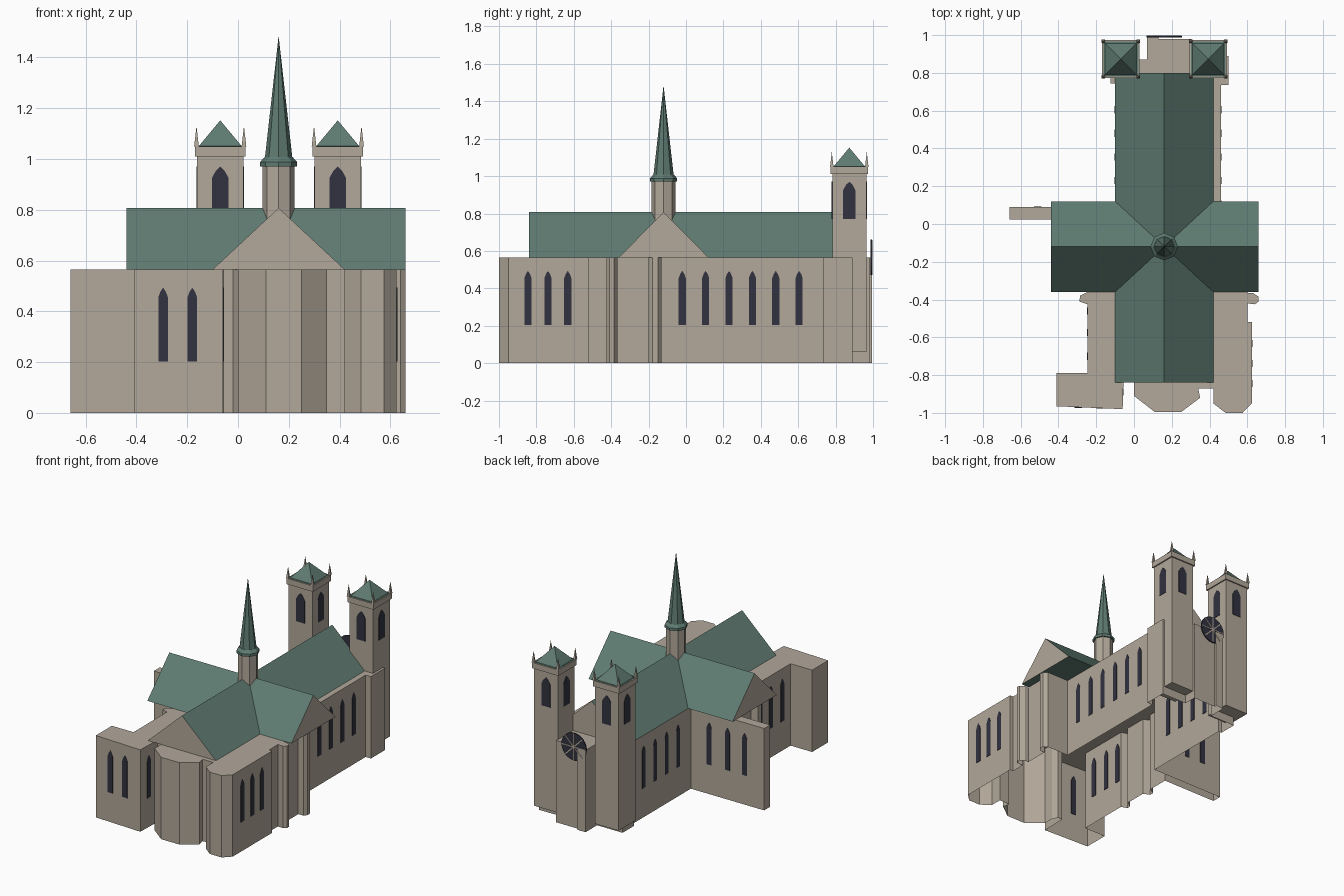
import bpy, bmesh, math
from mathutils import Matrix, Vector

if "Cube" in bpy.data.objects:
    bpy.data.objects.remove(bpy.data.objects["Cube"])


def material(name, rgb):
    m = bpy.data.materials.new(name)
    m.diffuse_color = (*rgb, 1)
    m.use_nodes = True
    m.node_tree.nodes["Principled BSDF"].inputs["Base Color"].default_value = m.diffuse_color
    return m


STONE = material("warm stone", (0.445, 0.392, 0.323))
COPPER = material("green copper", (0.115, 0.200, 0.168))
GLASS = material("dark glass", (0.032, 0.032, 0.053))


def finish(name, bm, *mats):
    me = bpy.data.meshes.new(name)
    bm.to_mesh(me)
    bm.free()
    for m in mats:
        me.materials.append(m)
    ob = bpy.data.objects.new(name, me)
    bpy.context.collection.objects.link(ob)
    return ob


def extrude(bm, pts, vec, bottom=True):
    """Extrude a flat outline along vec; the first face may be left out."""
    base = bm.faces.new([bm.verts.new(p) for p in pts])
    base.normal_update()
    if base.normal.dot(Vector(vec)) > 0:
        base.normal_flip()
    res = bmesh.ops.extrude_face_region(bm, geom=[base], use_keep_orig=True)
    moved = [v for v in res["geom"] if isinstance(v, bmesh.types.BMVert)]
    bmesh.ops.translate(bm, verts=moved, vec=vec)
    if bottom:
        bmesh.ops.recalc_face_normals(bm, faces=bm.faces)
    else:
        bmesh.ops.delete(bm, geom=[base], context="FACES_ONLY")
        bm.normal_update()
        top = max(bm.faces, key=lambda f: f.calc_center_median().z)
        if top.normal.z < 0:
            bmesh.ops.reverse_faces(bm, faces=bm.faces)


def box(bm, x, y, half, z0, z1):
    m = Matrix.LocRotScale((x, y, (z0 + z1) / 2), None, (2 * half, 2 * half, z1 - z0))
    bmesh.ops.create_cube(bm, size=1, matrix=m)


def cone(bm, x, y, r0, r1, z0, z1, sides, turn=0.0):
    m = Matrix.Translation((x, y, (z0 + z1) / 2)) @ Matrix.Rotation(turn, 4, "Z")
    bmesh.ops.create_cone(bm, cap_ends=True, segments=sides, radius1=r0, radius2=r1,
                          depth=z1 - z0, matrix=m)


def lancet(bm, x, y, turn, half, z0, zs, z1):
    """Thin pointed window plate; turn 0 faces the front (-y)."""
    zm = zs + (z1 - zs) * 0.6
    prof = [(-half, z0), (half, z0), (half, zs), (half * 0.55, zm), (0, z1),
            (-half * 0.55, zm), (-half, zs)]
    rot = Matrix.Rotation(turn, 3, "Z")
    pts = [rot @ Vector((a, 0.004, z)) + Vector((x, y, 0)) for a, z in prof]
    extrude(bm, pts, rot @ Vector((0, -0.007, 0)))


RIGHT, BACK, LEFT = math.pi / 2, math.pi, -math.pi / 2

# Walls: irregular plan, open underneath
plan = [(-.41, -.965), (-.06, -.98), (-.055, -.80), (-.02, -.80), (0, -.84), (0, -.91),
        (.11, -.995), (.25, -.995), (.35, -.92), (.34, -.87), (.42, -.87), (.42, -.95),
        (.485, -1), (.575, -1), (.625, -.95), (.625, -.52), (.60, -.52), (.60, -.42),
        (.64, -.425), (.66, -.41), (.66, -.385), (.63, -.365), (.60, -.365), (.60, -.20),
        (.64, -.20), (.655, -.18), (.655, -.15), (.63, -.13), (.46, -.13), (.46, .735),
        (.50, .735), (.50, .89), (.305, .89), (.305, .98), (.25, .98), (.13, .98),
        (.13, .995), (.07, .995), (.07, .87), (-.125, .87), (-.125, .745), (-.10, .745),
        (-.10, .09), (-.66, .09), (-.66, .025), (-.245, .025), (-.245, -.13), (-.29, -.15),
        (-.29, -.18), (-.245, -.20), (-.245, -.36), (-.285, -.38), (-.29, -.41),
        (-.245, -.425), (-.245, -.79), (-.41, -.79)]
bm = bmesh.new()
extrude(bm, [(x, y, 0) for x, y in plan], (0, 0, .565), bottom=False)
finish("walls", bm, STONE)


# Crossing roofs: copper slopes, stone gables
def gable_roof(name, pts, vec):
    bm = bmesh.new()
    extrude(bm, pts, vec)
    axis = Vector(vec).normalized()
    for f in bm.faces:
        f.material_index = 1 if abs(f.normal.dot(axis)) > 0.9 else 0
    finish(name, bm, COPPER, STONE)


gable_roof("nave_roof", [(-.10, -.84, .565), (.42, -.84, .565), (.16, -.84, .807)], (0, 1.64, 0))
gable_roof("transept_roof", [(-.44, -.36, .565), (-.44, .12, .565), (-.44, -.12, .807)], (1.10, 0, 0))

# Crossing spire
bm = bmesh.new()
cone(bm, .16, -.12, .0635, .0635, .70, .97, 8)
finish("spire_drum", bm, STONE)
bm = bmesh.new()
cone(bm, .16, -.12, .073, .073, .97, .988, 8)
cone(bm, .16, -.12, .073, .055, .988, 1.008, 8)
cone(bm, .16, -.12, .054, 0, 1.005, 1.485, 8)
finish("spire", bm, COPPER)

# Twin towers
TY = .873
for side, tx in (("left", -.07), ("right", .393)):
    bm = bmesh.new()
    box(bm, tx, TY, .091, .06, 1.01)
    finish(side + "_tower", bm, STONE)
    bm = bmesh.new()
    box(bm, tx, TY, .10, 1.01, 1.05)
    for i in (-1, 1):
        for j in (-1, 1):
            cone(bm, tx + i * .0935, TY + j * .0935, .013, 0, 1.05, 1.13, 4, math.pi / 4)
    finish(side + "_tower_cornice", bm, STONE)
    bm = bmesh.new()
    box(bm, tx, TY, .0925, 1.045, 1.052)
    cone(bm, tx, TY, .085 * math.sqrt(2), 0, 1.05, 1.152, 4, math.pi / 4)
    finish(side + "_tower_roof", bm, COPPER)
    bm = bmesh.new()
    for k in range(4):
        a = k * math.pi / 2
        lancet(bm, tx + .091 * math.sin(a), TY - .091 * math.cos(a), a, .033, .77, .925, .97)
    finish(side + "_tower_windows", bm, GLASS)

# Lancet windows: (name, facing, positions)
nave_y = [-.02 + .125 * i for i in range(6)]
groups = [("nave_right_windows", RIGHT, [(.46, y) for y in nave_y]),
          ("nave_left_windows", LEFT, [(-.10, y) for y in nave_y[2:]]),
          ("transept_windows", BACK, [(x, .09) for x in (-.24, -.38, -.51)]),
          ("choir_right_windows", RIGHT, [(.625, y) for y in (-.845, -.738, -.632)]),
          ("choir_left_windows", LEFT, [(-.245, y) for y in (-.46, -.575, -.70)]),
          ("chapel_front_windows", 0, [(-.295, -.97), (-.18, -.975)]),
          ("chapel_side_windows", RIGHT, [(-.0575, -.89)])]
for name, turn, spots in groups:
    bm = bmesh.new()
    for x, y in spots:
        lancet(bm, x, y, turn, .019, .203, .455, .493)
    finish(name, bm, GLASS)

# Rose window on the back, with stone spokes
C = Vector((.16, .991, .565))
bm = bmesh.new()
bmesh.ops.create_cone(bm, cap_ends=True, segments=24, radius1=.095, radius2=.095, depth=.007,
                      matrix=Matrix.Translation(C) @ Matrix.Rotation(math.pi / 2, 4, "X"))
finish("rose_window", bm, GLASS)
bm = bmesh.new()
for k in range(4):
    m = (Matrix.Translation(C + Vector((0, .004, 0))) @ Matrix.Rotation(k * math.pi / 4, 4, "Y")
         @ Matrix.Diagonal((.185, .005, .007, 1)))
    bmesh.ops.create_cube(bm, size=1, matrix=m)
finish("rose_spokes", bm, STONE)
